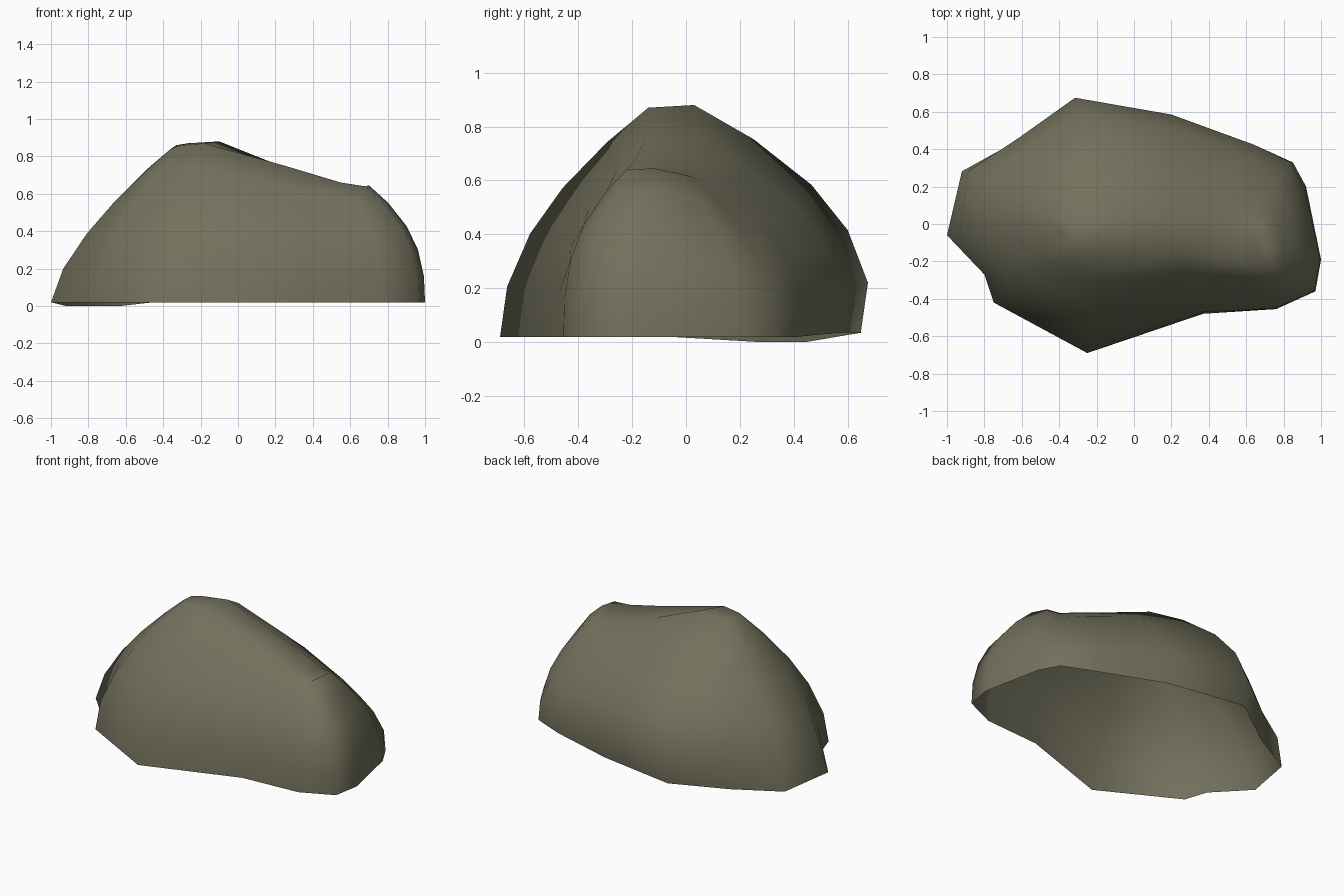
import bpy, bmesh, math

if "Cube" in bpy.data.objects:
    bpy.data.objects.remove(bpy.data.objects["Cube"])

# Each spoke runs from the ground outline up to the crest:
# outline x, y, bulge exponent, crest x, y, z
SPOKES = [
    (-1.00, -.06, 1.5, -.36, -.06, .84), (-.80, -.27, 2.0, -.34, -.10, .85),
    (-.75, -.42, 1.9, -.30, -.13, .86), (-.25, -.69, 2.0, -.18, -.14, .87),
    (.37, -.48, 2.4, .25, -.15, .75), (.76, -.455, 2.8, .55, -.20, .66),
    (1 - .03, -.36, 2.6, .68, -.22, .64), (1.00, -.19, 2.6, .70, -.12, .645),
    (.92, .20, 2.2, .68, .00, .62), (.85, .35, 1.9, .60, .03, .61),
    (.65, .44, 2.1, .47, .04, .66), (.20, .60, 2.4, .20, .04, .76),
    (-.32, .69, 2.5, -.10, .03, .88), (-.63, .47, 2.4, -.27, .00, .87),
    (-.92, .30, 1.9, -.33, -.02, .86)]
LEVELS = [0, .22, .45, .65, .85, 1]

bm = bmesh.new()
rings = []
for h in LEVELS:
    ring = []
    for bx, by, p, tx, ty, tz in SPOKES:
        f = h ** p
        bz = .02
        x, y = bx + (tx - bx) * f, by + (ty - by) * f
        if by > .28:                       # back rim tucks in under the bulge
            bz = .035 if by > .55 else .0 if bx < 0 else .02
            if h == 0:
                y *= .94
        ring.append(bm.verts.new((x, y, bz + (tz - bz) * h)))
    rings.append(ring)

# Rock sides, open underneath
n = len(SPOKES)
for a, b in zip(rings, rings[1:]):
    for i in range(n):
        j = (i + 1) % n
        bm.faces.new((a[i], a[j], b[j], b[i]))

# Narrow crest strip joining the front and back spokes
t = rings[-1]
bm.faces.new((t[0], t[1], t[14]))
for k in range(1, 7):
    bm.faces.new((t[k], t[k + 1], t[14 - k], t[15 - k]))
bmesh.ops.recalc_face_normals(bm, faces=bm.faces)
if sum(f.normal.z * f.calc_area() for f in bm.faces) < 0:
    bmesh.ops.reverse_faces(bm, faces=bm.faces)

mesh = bpy.data.meshes.new("rock")
bm.to_mesh(mesh)
bm.free()
rock = bpy.data.objects.new("rock", mesh)
bpy.context.collection.objects.link(rock)

# Single mossy grey stone colour, smooth shading
stone = bpy.data.materials.new("mossy stone")
stone.diffuse_color = (.17, .165, .108, 1)
stone.use_nodes = True
stone.node_tree.nodes["Principled BSDF"].inputs["Base Color"].default_value = stone.diffuse_color
mesh.materials.append(stone)
for poly in mesh.polygons:
    poly.use_smooth = True
